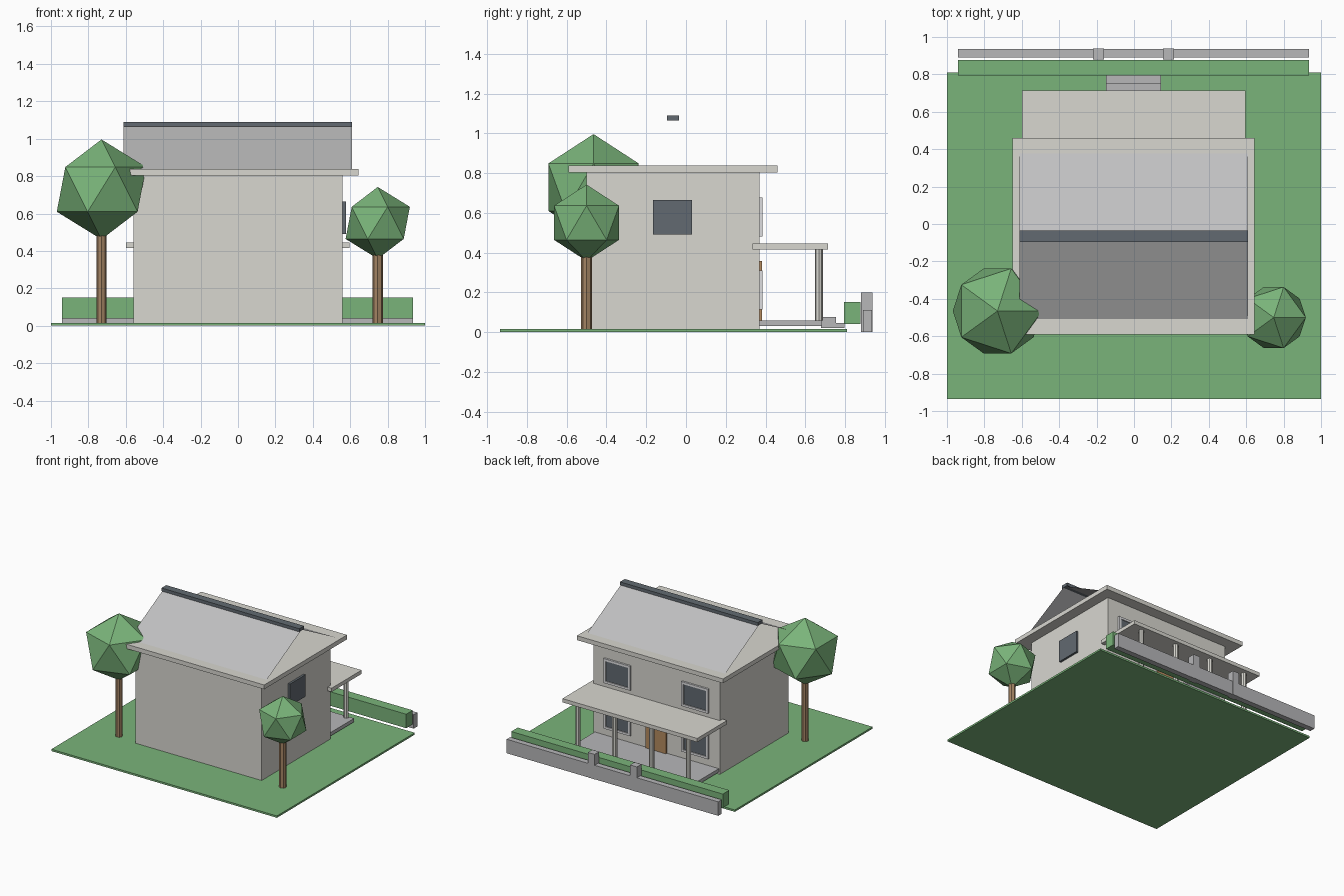
import bpy, bmesh, math

if "Cube" in bpy.data.objects:
    bpy.data.objects.remove(bpy.data.objects["Cube"])


def mat(name, r, g, b):
    m = bpy.data.materials.new(name)
    lin = [((c / 255 + 0.055) / 1.055) ** 2.4 for c in (r, g, b)]
    m.diffuse_color = (*lin, 1)
    m.use_nodes = True
    m.node_tree.nodes["Principled BSDF"].inputs["Base Color"].default_value = m.diffuse_color
    return m


GREEN = mat("leaf_green", 122, 180, 122)
PLASTER = mat("warm_plaster", 216, 215, 208)
STONE = mat("stone_grey", 183, 183, 185)
ROOF = mat("roof_grey", 192, 192, 193)
SLATE = mat("slate_blue", 98, 106, 113)
FRAME = mat("frame_white", 222, 222, 224)
BARK = mat("bark_brown", 164, 132, 100)
DOOR = mat("door_brown", 180, 138, 95)


def finish(name, bm, m):
    me = bpy.data.meshes.new(name)
    bm.to_mesh(me)
    bm.free()
    me.materials.append(m)
    ob = bpy.data.objects.new(name, me)
    bpy.context.collection.objects.link(ob)
    return ob


def box(name, x, y, z, m):
    """Box from (min, max) pairs along each axis."""
    bm = bmesh.new()
    bmesh.ops.create_cube(bm, size=1)
    for v in bm.verts:
        v.co = [(a + b) / 2 + c * (b - a) for (a, b), c in zip((x, y, z), v.co)]
    return finish(name, bm, m)


def post(name, x, y, z0, z1, r, m, sides=8):
    bm = bmesh.new()
    bmesh.ops.create_cone(bm, cap_ends=True, segments=sides, radius1=r, radius2=r, depth=z1 - z0)
    bmesh.ops.translate(bm, verts=bm.verts, vec=(x, y, (z0 + z1) / 2))
    return finish(name, bm, m)


def tree(name, x, y, z, r):
    post(name + "_trunk", x, y, 0.015, z - r * 0.7, 0.027, BARK)
    bm = bmesh.new()
    bmesh.ops.create_icosphere(bm, subdivisions=1, radius=r)
    bmesh.ops.translate(bm, verts=bm.verts, vec=(x, y, z))
    finish(name + "_crown", bm, GREEN)


def back_window(name, x, z):
    """Four frame bars around a glass plate on the back wall."""
    w, h, t = 0.118, 0.098, 0.018
    y = (0.365, 0.385)
    for s in (-1, 1):
        sx = sorted((x + s * w, x + s * (w - t)))
        sz = sorted((z + s * h, z + s * (h - t)))
        box(name + "_side_bar", sx, y, (z - h, z + h), FRAME)
        box(name + "_cross_bar", (x - w + t, x + w - t), y, sz, FRAME)
    box(name + "_glass", (x - w + t, x + w - t), (0.369, 0.378), (z - h + t, z + h - t), SLATE)


# Ground and house body
box("lawn", (-1, 1), (-0.935, 0.81), (0, 0.015), GREEN)
box("house_walls", (-0.56, 0.56), (-0.50, 0.37), (0.015, 0.805), PLASTER)
box("eave_slab", (-0.65, 0.645), (-0.59, 0.46), (0.803, 0.838), PLASTER)

# Open gable roof made of two sheets, plus ridge cap
bm = bmesh.new()
rows = [[bm.verts.new((x, y, z)) for x in (-0.612, 0.61)]
        for y, z in ((-0.507, 0.838), (-0.065, 1.072), (0.377, 0.838))]
for a, b in zip(rows, rows[1:]):
    bm.faces.new((a[0], a[1], b[1], b[0]))
finish("roof_sheets", bm, ROOF)
box("ridge_cap", (-0.612, 0.61), (-0.095, -0.035), (1.065, 1.09), SLATE)

# Porch: floor, canopy, posts, steps
box("porch_floor", (-0.55, 0.55), (0.37, 0.685), (0.03, 0.058), STONE)
box("porch_canopy", (-0.60, 0.595), (0.335, 0.715), (0.415, 0.445), PLASTER)
for x in (-0.49, -0.163, 0.163, 0.49):
    post("porch_post", x, 0.668, 0.058, 0.415, 0.02, PLASTER)
box("upper_step", (-0.15, 0.145), (0.68, 0.755), (0.02, 0.077), STONE)
box("lower_step", (-0.15, 0.145), (0.755, 0.797), (0.02, 0.045), STONE)

# Door and windows
box("door", (-0.09, 0.09), (0.365, 0.383), (0.058, 0.357), DOOR)
for x in (-0.345, 0.345):
    back_window("upper_window", x, 0.578)
    back_window("lower_window", x, 0.213)
box("side_window", (0.555, 0.577), (-0.165, 0.03), (0.49, 0.665), SLATE)

# Garden wall with gate pillars, and hedge
box("garden_wall", (-0.94, 0.935), (0.89, 0.935), (0, 0.112), STONE)
for x in (-0.19, 0.185):
    box("gate_pillar", (x - 0.03, x + 0.03), (0.88, 0.937), (0, 0.2), STONE)
box("hedge", (-0.94, 0.935), (0.795, 0.877), (0.04, 0.152), GREEN)

# Trees
tree("large_tree", -0.73, -0.465, 0.729, 0.267)
tree("small_tree", 0.747, -0.50, 0.55, 0.192)
